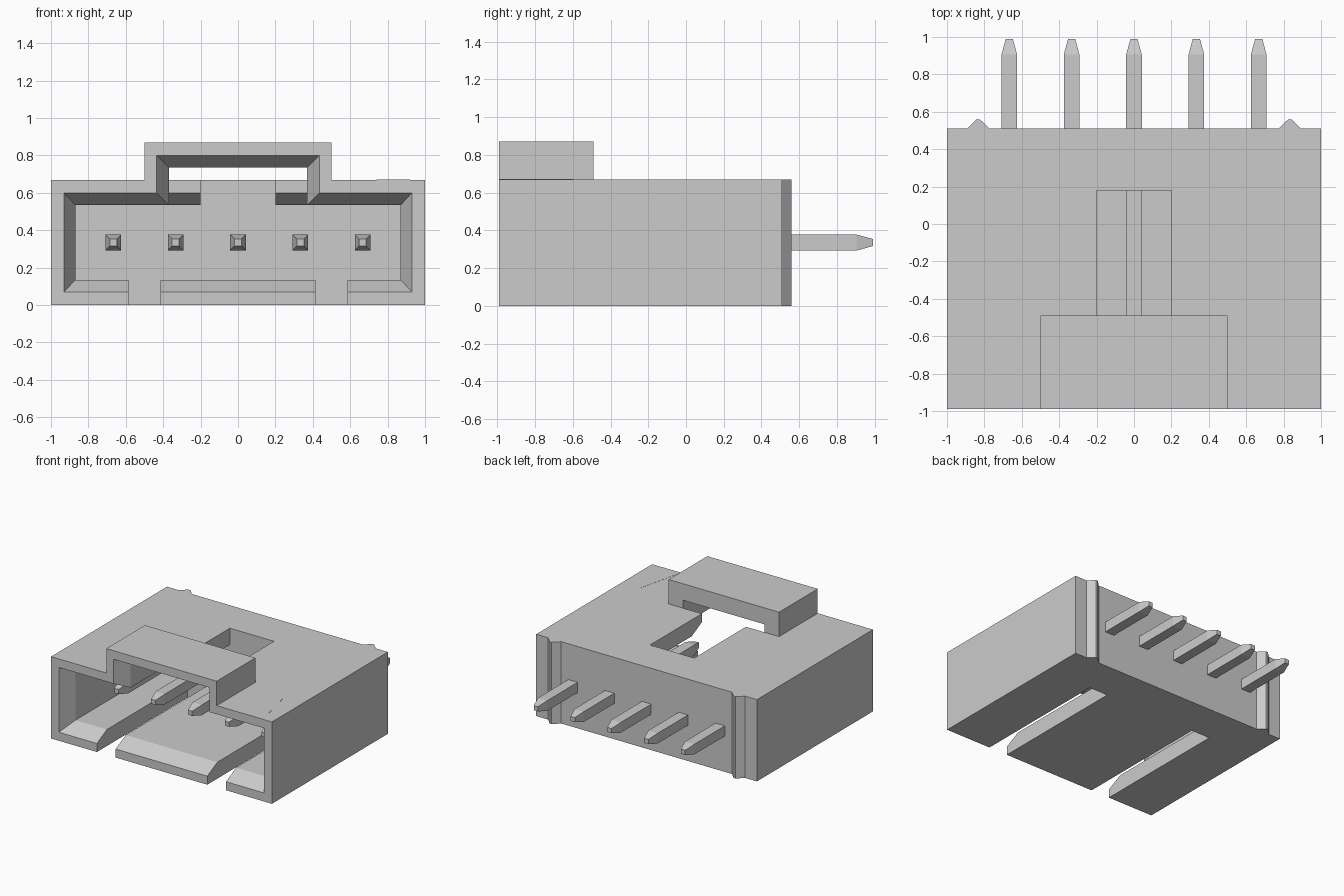
import bpy
import bmesh
from mathutils import Matrix

cube = bpy.data.objects.get("Cube")
if cube:
    bpy.data.objects.remove(cube, do_unlink=True)

# Single plain grey plastic
grey = bpy.data.materials.new("plain grey")
grey.use_nodes = True
COLOUR = (0.6, 0.6, 0.6, 1.0)
grey.diffuse_color = COLOUR
grey.node_tree.nodes["Principled BSDF"].inputs["Base Color"].default_value = COLOUR


def loft(name, *rings):
    """Join equal-length point rings into a closed solid with flat end caps."""
    bm = bmesh.new()
    loops = [[bm.verts.new(p) for p in ring] for ring in rings]
    n = len(loops[0])
    for a, b in zip(loops, loops[1:]):
        for i in range(n):
            j = (i + 1) % n
            bm.faces.new((a[i], a[j], b[j], b[i]))
    bm.faces.new(loops[0][::-1])
    bm.faces.new(loops[-1])
    bmesh.ops.recalc_face_normals(bm, faces=bm.faces[:])
    mesh = bpy.data.meshes.new(name)
    bm.to_mesh(mesh)
    bm.free()
    mesh.materials.append(grey)
    obj = bpy.data.objects.new(name, mesh)
    bpy.context.collection.objects.link(obj)
    return obj


def rect(y, x0, x1, z0, z1):
    """Upright rectangle at depth y."""
    return [(x0, y, z0), (x1, y, z0), (x1, y, z1), (x0, y, z1)]


def box(name, x0, x1, y0, y1, z0, z1):
    return loft(name, rect(y0, x0, x1, z0, z1), rect(y1, x0, x1, z0, z1))


def combine(target, tool, operation):
    """Apply a boolean to target and remove the tool object."""
    tool.hide_render = True
    mod = target.modifiers.new("boolean", 'BOOLEAN')
    mod.operation = operation
    mod.solver = 'EXACT'
    mod.object = tool
    bpy.context.view_layer.update()
    dg = bpy.context.evaluated_depsgraph_get()
    mesh = bpy.data.meshes.new_from_object(target.evaluated_get(dg))
    target.modifiers.clear()
    target.data = mesh
    bpy.data.objects.remove(tool, do_unlink=True)


FRONT, BACK, CAVITY_END, TOP = -0.99, 0.51, 0.18, 0.67

# Housing block with raised front bridge
housing = box("housing", -1, 1, FRONT, BACK, 0, TOP)
combine(housing, box("bridge", -0.5, 0.5, FRONT, -0.49, 0.4, 0.87), 'UNION')

# Main cavity, flared at the mouth
cavity = loft("cavity_cutter",
              rect(-1.12, -0.99, 0.99, 0.005, 0.665),
              rect(-0.86, -0.87, 0.87, 0.135, 0.535),
              rect(CAVITY_END, -0.87, 0.87, 0.135, 0.535))
combine(housing, cavity, 'DIFFERENCE')

# Bridge passage: bevelled top-wall edge behind it, flared mouth
profile = [(-1.2, 0.4), (-1.2, 0.735), (-0.45, 0.735), (-0.45, 0.70),
           (-0.49, 0.70), (-0.49, 0.60), (-0.29, 0.50), (-0.29, 0.4)]
passage = loft("passage_cutter", *[[(x, y, z) for y, z in profile]
                                   for x in (-0.37, 0.37)])
combine(housing, passage, 'DIFFERENCE')
mouth = loft("mouth_cutter",
             rect(-1.12, -0.50, 0.50, 0.4, 0.865),
             rect(-0.86, -0.37, 0.37, 0.4, 0.735))
combine(housing, mouth, 'DIFFERENCE')

# Latch slot in the top wall and two key slots in the floor
combine(housing, box("latch_cutter", -0.2, 0.2, -0.6, CAVITY_END, 0.4, 0.71), 'DIFFERENCE')
for x in (-0.5, 0.5):
    combine(housing, box("key_cutter", x - 0.085, x + 0.085, -1.1, CAVITY_END, -0.1, 0.3),
            'DIFFERENCE')

# Upright ribs on the back wall
for side, x in (("right", -0.833), ("left", 0.833)):
    outline = [(-0.06, BACK - 0.02), (-0.06, BACK), (-0.008, 0.56),
               (0.008, 0.56), (0.06, BACK), (0.06, BACK - 0.02)]
    loft("back_rib_" + side, *[[(x + dx, y, z) for dx, y in outline]
                               for z in (0, TOP)])

# Contact pins with tapered ends
for i in range(5):
    x, z = (i - 2) / 3, 0.335
    loft("pin_%d" % (i + 1),
         *[rect(y, x - r, x + r, z - r, z + r)
           for y, r in ((-0.62, 0.019), (-0.53, 0.042), (0.905, 0.042), (0.99, 0.019))])

# Thin triangular marker on the top front corner
loft("corner_marker", *[[(0.74, FRONT, z), (0.92, FRONT, z), (0.83, -0.6, z)]
                        for z in (TOP - 0.003, TOP + 0.001)])
